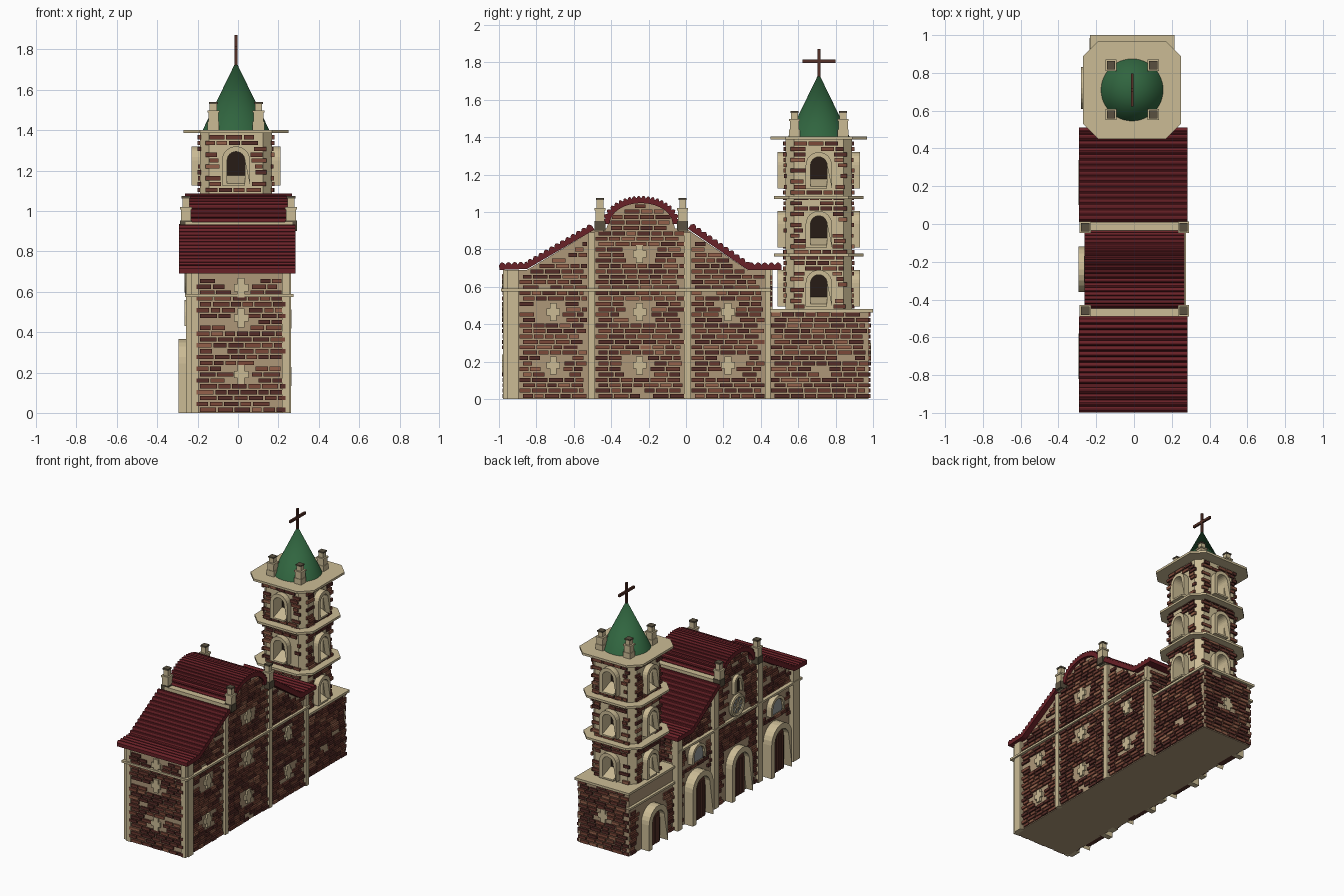
import bpy, bmesh, math, random
from mathutils import Matrix, Vector

if "Cube" in bpy.data.objects:
    bpy.data.objects.remove(bpy.data.objects["Cube"])

random.seed(4)
PI = math.pi

def mat(name, c):
    m = bpy.data.materials.new(name)
    m.diffuse_color = (*c, 1)
    m.use_nodes = True
    m.node_tree.nodes["Principled BSDF"].inputs["Base Color"].default_value = m.diffuse_color
    return m

CREAM = mat("cream_stone", (0.60, 0.50, 0.30))
MORTAR = mat("mortar", (0.42, 0.31, 0.19))
RED = mat("roof_red", (0.14, 0.015, 0.02))
GREEN = mat("spire_green", (0.03, 0.13, 0.05))
WOOD = mat("wood", (0.09, 0.03, 0.02))
DARK = mat("dark_opening", (0.02, 0.012, 0.008))
GLASS = mat("glass", (0.30, 0.32, 0.32))
STONE = mat("dark_stone", (0.10, 0.08, 0.05))
BRICKS = [mat("brick_%d" % i, c) for i, c in enumerate(
    [(0.09, 0.025, 0.02), (0.14, 0.04, 0.028), (0.20, 0.065, 0.04), (0.30, 0.12, 0.07)])]

def face(angle, cx=0, cy=0, dist=0, z=0):
    """Local frame of a wall: x along the wall, y up, z outward."""
    n = Vector((math.cos(angle), math.sin(angle), 0))
    u = Vector((-n.y, n.x, 0))
    o = Vector((cx, cy, z)) + n * dist
    return Matrix(((u.x, 0, n.x, o.x), (u.y, 0, n.y, o.y), (0, 1, 0, o.z), (0, 0, 0, 1)))

def finish(bm, name, mats):
    bmesh.ops.recalc_face_normals(bm, faces=bm.faces)
    me = bpy.data.meshes.new(name)
    bm.to_mesh(me)
    bm.free()
    for m in mats:
        me.materials.append(m)
    ob = bpy.data.objects.new(name, me)
    bpy.context.collection.objects.link(ob)
    return ob

def add_prism(bm, pts, d0, d1, M):
    a = [bm.verts.new(M @ Vector((p[0], p[1], d0))) for p in pts]
    b = [bm.verts.new(M @ Vector((p[0], p[1], d1))) for p in pts]
    n = len(pts)
    fs = [bm.faces.new(a[::-1]), bm.faces.new(b)]
    return fs + [bm.faces.new((a[i], a[(i + 1) % n], b[(i + 1) % n], b[i])) for i in range(n)]

def prism(name, pts, d0, d1, M, m):
    bm = bmesh.new()
    add_prism(bm, pts, d0, d1, M)
    return finish(bm, name, [m])

def rect(u0, u1, v0, v1):
    return [(u0, v0), (u1, v0), (u1, v1), (u0, v1)]

def box(name, x0, x1, y0, y1, z0, z1, m):
    return prism(name, rect(x0, x1, y0, y1), z0, z1, Matrix(), m)

def arch(w, h, n=12):
    r = w / 2
    return [(-r, 0), (r, 0)] + [(r * math.cos(PI * i / n), h - r + r * math.sin(PI * i / n)) for i in range(n + 1)]

def arch_ring(w, h, t):
    return arch(w, h)[1:] + [(-w / 2, 0)] + [(-w / 2 + t, 0)] + arch(w - 2 * t, h - t)[:1:-1]

def octagon(h, c):
    k = h - c
    return [(h, -k), (h, k), (k, h), (-k, h), (-h, k), (-h, -k), (-k, -h), (k, -h)]

def bricks(name, M, u0, u1, v0, v1, top=None, holes=()):
    """Rows of separate, randomly sized bricks proud of the mortar."""
    bm = bmesh.new()
    v, row, bh = v0 + 0.005, 0, 0.021
    while v + bh <= v1:
        u = u0 + (0.0 if row % 2 else 0.018)
        end = u1 - (0.018 if row % 2 else 0.0)
        while u < end - 0.02:
            e = min(u + random.uniform(0.045, 0.085), end)
            ok = not top or min(top(u), top(e)) > v + bh
            ok = ok and not any(u < h[1] and e > h[0] and v < h[3] and v + bh > h[2] for h in holes)
            if ok and random.random() > 0.04:
                k = random.choices(range(4), (4, 4, 3, 1))[0]
                for f in add_prism(bm, rect(u, e, v, v + bh), -0.004, random.uniform(0.008, 0.013), M):
                    f.material_index = k
            u = e + 0.008
        v += 0.029
        row += 1
    return finish(bm, name, BRICKS)

def plus(M, u, v):
    a, b, c = 0.018, 0.036, 0.048
    pts = [(-a, -c), (a, -c), (a, -a), (b, -a), (b, a), (a, a), (a, c), (-a, c), (-a, a), (-b, a), (-b, -a), (-a, -a)]
    prism("cross_ornament", [(u + p, v + q) for p, q in pts], -0.005, 0.014, M, CREAM)
    return (u - 0.03, u + 0.03, v - 0.04, v + 0.04)

def pinnacle(x, y, z, h, base):
    parts = [(0, .3, .029, base), (.3, .62, .025, CREAM), (.62, .69, .030, CREAM), (.69, .93, .018, CREAM), (.93, 1, .022, STONE)]
    for a, b, r, m in parts:
        box("pinnacle", x - r, x + r, y - r, y + r, z + a * h, z + b * h, m)

# Church body: gable profile with central round lunette
def top(y):
    if -0.49 <= y <= 0.01:
        q = 1 - ((y + 0.24) / 0.175) ** 2
        return 0.935 + 0.12 * math.sqrt(q) if q > 0 else 0.91
    if y < 0:
        return max(0.69, 0.69 + (y + 0.85) * 0.60)
    return max(0.69, 0.69 + (0.33 - y) * 0.67)

ys = [-0.97 + 1.42 * i / 120 for i in range(121)]
EX = face(0)
prism("church_body", [(-0.97, 0)] + [(y, top(y)) for y in ys] + [(0.45, 0)], -0.225, 0.245, EX, MORTAR)
box("central_bay", -0.24, 0.25, -0.49, 0.01, 0.0, 0.912, MORTAR)
for y in (-0.465, -0.015):
    box("parapet_cap", -0.26, 0.27, y - 0.025, y + 0.025, 0.895, 0.945, CREAM)
box("string_course", -0.262, 0.275, -0.99, 0.455, 0.575, 0.59, CREAM)

# Pilasters on both long sides and the front corners
for y, w, h in [(-0.925, .06, .69), (-0.505, .035, .89), (0.008, .035, .89), (0.437, .03, .69)]:
    box("pilaster", 0.23, 0.263, y - w / 2, y + w / 2, 0, h, CREAM)
    box("pilaster", -0.258, -0.21, y - w / 2 - .01, y + w / 2 + .01, 0, h, CREAM)
for x in (-0.213, 0.236):
    box("corner_pilaster", x - 0.018, x + 0.018, -0.978, -0.95, 0, 0.69, CREAM)

# Brickwork of the body
BAYS = [(-0.89, -0.53, 0.245), (-0.485, -0.012, 0.25), (0.03, 0.42, 0.245)]
for i, (a, b, d) in enumerate(BAYS):
    mid = (a + b) / 2
    R = face(0, dist=d)
    zs = (0.18, 0.465, 0.775) if i == 1 else (0.18, 0.465)
    bricks("right_bricks", R, a, b, 0, 1.06, top, [plus(R, mid, z) for z in zs])
    c = (-0.70, -0.24, 0.22)[i]
    L = face(PI, dist=d - 0.02 if i != 1 else 0.24)
    holes = [(-c - .13, -c + .13, 0, .37)]
    holes += [(-c - .09, -c + .09, .58, .75), (-c - .05, -c + .05, .75, .9)] if i == 1 else [(-c - .09, -c + .09, .42, .57)]
    bricks("facade_bricks", L, -b, -a, 0, 1.06, lambda u: top(-u), holes)
bricks("right_end_bricks", EX @ Matrix.Translation((0, 0, .245)), -0.972, -0.955, 0, 0.69)
F = face(-PI / 2, dist=0.97)
bricks("front_bricks", F, -0.205, 0.235, 0, 0.69, None, [plus(F, 0.015, z) for z in (0.19, 0.47, 0.62)])
bricks("rear_bricks", face(PI / 2, dist=0.45), -0.235, 0.215, 0.49, 0.69)

# Facade doors and windows
def door(y, x, w, h):
    M = face(PI, 0, y, -x)
    prism("door_surround", arch_ring(w, h, 0.04), -0.02, 0.06, M, CREAM)
    prism("door_leaf", arch(w - 0.07, h - 0.035), -0.02, 0.018, M, WOOD)
    for k in range(-2, 3):
        u = k * (w - 0.09) / 5
        prism("door_plank", rect(u - .012, u + .012, 0, h - 0.1), 0.015, 0.024, M, WOOD)

for y in (-0.70, -0.24, 0.22):
    door(y, -0.235, 0.24, 0.365)
for y, z, w, h in [(-0.70, .43, .16, .13), (0.22, .43, .16, .13), (-0.24, .76, .09, .13)]:
    M = face(PI, 0, y, 0.235, z)
    prism("window_surround", arch_ring(w, h, 0.02), -0.02, 0.03, M, CREAM)
    prism("window_pane", arch(w - .03, h - .015), -0.02, 0.014, M, GLASS if w > .1 else DARK)
RW = face(PI, 0, -0.24, 0.24, 0.665)
prism("rose_pane", [(.065 * math.cos(i * PI / 12), .065 * math.sin(i * PI / 12)) for i in range(24)], -.02, .012, RW, GLASS)
for a in (0, PI / 4, PI / 2, 3 * PI / 4):
    prism("rose_spoke", rect(-.06, .06, -.004, .004), 0, .018, RW @ Matrix.Rotation(a, 4, 'Z'), CREAM)
bpy.ops.mesh.primitive_torus_add(major_segments=24, minor_segments=8, major_radius=.068, minor_radius=.016,
                                 location=(-0.248, -0.24, 0.665), rotation=(0, PI / 2, 0))
bpy.context.object.name = "rose_rim"
bpy.context.object.data.materials.append(CREAM)

# Ribbed tile roofs: scalloped profile swept along x
def ribbed(name, path, th, ribs, x0, x1):
    seg = [(b - a).length for a, b in zip(path, path[1:])]
    total, N, up, low = sum(seg), ribs * 5, [], []
    for i in range(N + 1):
        s, k = total * i / N, 0
        while k < len(seg) - 1 and s > seg[k]:
            s -= seg[k]
            k += 1
        d = (path[k + 1] - path[k]).normalized()
        p, n = path[k] + d * s, Vector((-d.y, d.x))
        low.append(p)
        up.append(p + n * (th + 0.014 * abs(math.sin(PI * i / 5))))
    prism(name, up + low[::-1], x0, x1, EX, RED)

V = lambda *p: [Vector(q) for q in p]
ribbed("left_roof", V((-0.998, .69), (-0.85, .695), (-0.49, .905)), .026, 17, -0.292, 0.284)
ribbed("right_roof", V((0.01, .91), (0.33, .69), (0.51, .69)), .026, 16, -0.292, 0.284)
ribbed("barrel_roof", V(*[(-0.24 - .168 * math.cos(PI * i / 40), .935 + .112 * math.sin(PI * i / 40)) for i in range(41)]),
       .026, 20, -0.262, 0.268)
for x in (-0.258, 0.262):
    for y in (-0.46, -0.018):
        pinnacle(x, y, 0.90, 0.175, STONE)

# Tower base
box("tower_base", -0.215, 0.195, 0.44, 0.975, 0, 0.475, MORTAR)
box("base_cap", -0.232, 0.214, 0.45, 1.0, 0.463, 0.48, CREAM)
box("base_band", -0.235, -0.2, 0.46, 0.985, 0.35, 0.365, CREAM)
bricks("base_right_bricks", face(0, dist=0.195), 0.455, 0.975, 0, 0.465)
B = face(PI / 2, dist=0.975)
bricks("base_rear_bricks", B, -0.195, 0.215, 0, 0.465, None, [plus(B, 0.01, 0.25)])
bricks("base_facade_bricks", face(PI, dist=0.215), -0.975, -0.455, 0, 0.345, None, [(-.85, -.59, 0, .31)])
door(0.72, -0.22, 0.22, 0.30)

# Bell tower: chamfered shaft, cut by arched openings
CX, CY, H = -0.01, 0.71, 0.178
T = Matrix.Translation((CX, CY, 0))
shaft = prism("tower_shaft", octagon(H, 0.045), 0.47, 1.39, T, CREAM)
box("tower_core", CX - .115, CX + .115, CY - .115, CY + .115, 0.5, 1.36, DARK)
LEVELS = (0.495, 0.81, 1.125)
cb = bmesh.new()
for k in range(4):
    holes = []
    for z in LEVELS:
        M = face(k * PI / 2, CX, CY, H, z)
        add_prism(cb, arch(0.09, 0.17), -0.068, 0.1, M)
        prism("belfry_surround", arch_ring(0.14, 0.195, 0.026), -0.02, 0.042, M, CREAM)
        sill = [(-0.06, 0), (0.042, 0), (0.042, 0.012), (-0.06, 0.05)]
        prism("belfry_sill", sill, -0.045, 0.045, M @ Matrix.Rotation(-PI / 2, 4, 'Y'), CREAM)
        holes.append((-0.068, 0.068, z, z + 0.185))
    bricks("tower_bricks", face(k * PI / 2, CX, CY, H), -0.15, 0.15, 0.48, 1.38, None, holes)
cutter = finish(cb, "opening_cutter", [CREAM])
cutter.hide_render = True
mod = shaft.modifiers.new("openings", 'BOOLEAN')
mod.operation, mod.solver, mod.object = 'DIFFERENCE', 'EXACT', cutter
bpy.context.view_layer.objects.active = shaft
bpy.ops.object.modifier_apply(modifier=mod.name)
bpy.data.objects.remove(cutter)

# Ledges, spire, pinnacles and cross
for z, h in ((0.762, .24), (1.07, .24), (1.386, .259)):
    prism("tower_ledge", octagon(h, 0.08), z, z + 0.016, T, CREAM)
bpy.ops.mesh.primitive_cone_add(vertices=48, radius1=0.18, radius2=0, depth=0.37, location=(CX, CY, 1.555))
spire = bpy.context.object
spire.name = "spire"
spire.data.materials.append(GREEN)
bpy.ops.object.shade_smooth_by_angle()
for sx in (-0.112, 0.112):
    for sy in (-0.13, 0.13):
        pinnacle(CX + sx, CY + sy, 1.40, 0.14, CREAM)
box("cross_post", CX - .007, CX + .007, CY - .008, CY + .008, 1.72, 1.872, WOOD)
box("cross_arm", CX - .007, CX + .007, CY - .088, CY + .088, 1.797, 1.815, WOOD)
